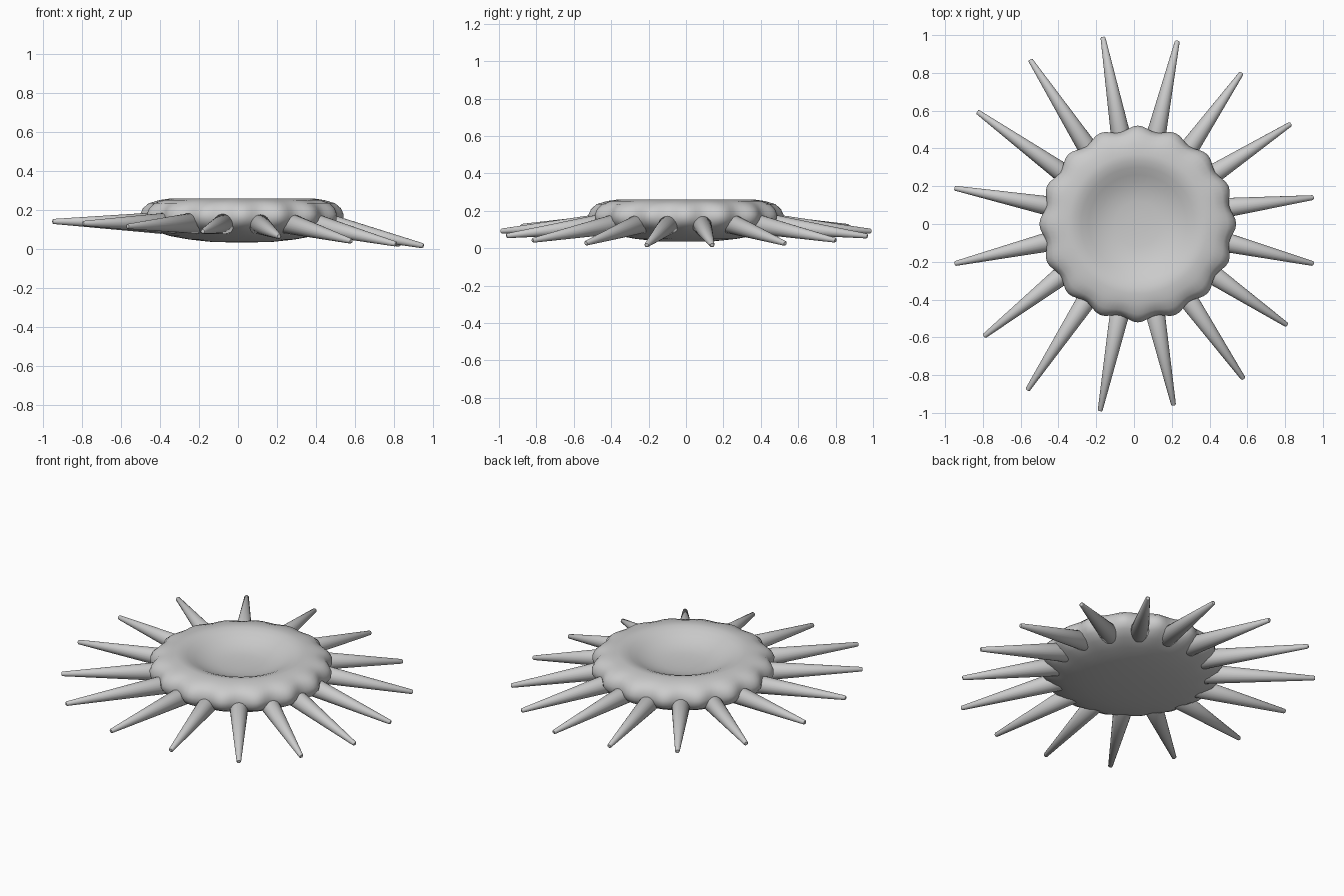
import bpy, math
from mathutils import Vector

if "Cube" in bpy.data.objects:
    bpy.data.objects.remove(bpy.data.objects["Cube"])

CX = 0.02  # body centre sits slightly off the bounding box centre


def finish(name, verts, faces, angle):
    me = bpy.data.meshes.new(name)
    me.from_pydata(verts, [], faces)
    ob = bpy.data.objects.new(name, me)
    bpy.context.collection.objects.link(ob)
    bpy.ops.object.select_all(action='DESELECT')
    ob.select_set(True)
    bpy.context.view_layer.objects.active = ob
    bpy.ops.object.shade_smooth_by_angle(angle=math.radians(angle))
    return ob


def loft(name, rings, angle):
    """Skin equal-length rings and cap both ends."""
    n = len(rings[0])
    verts = [v for ring in rings for v in ring]
    faces = [(k * n + i, k * n + (i + 1) % n, (k + 1) * n + (i + 1) % n, (k + 1) * n + i)
             for k in range(len(rings) - 1) for i in range(n)]
    faces += [tuple(reversed(range(n))), tuple(range(len(verts) - n, len(verts)))]
    return finish(name, verts, faces, angle)


# Dished body: radius, height, scallop strength
profile = [(0.02, 0.035, 0), (0.15, 0.037, 0), (0.27, 0.050, 0), (0.37, 0.068, 0),
           (0.44, 0.092, 0.2), (0.485, 0.12, 0.7), (0.505, 0.15, 1), (0.507, 0.18, 1),
           (0.495, 0.21, 0.9), (0.47, 0.236, 0.5), (0.42, 0.252, 0.2), (0.37, 0.26, 0),
           (0.335, 0.257, 0), (0.30, 0.245, 0), (0.26, 0.226, 0), (0.22, 0.208, 0),
           (0.17, 0.193, 0), (0.12, 0.185, 0), (0.06, 0.182, 0), (0.02, 0.181, 0)]
N = 128
rings = []
for r, z, s in profile:
    ring = []
    for i in range(N):
        a = 2 * math.pi * i / N
        rr = r + 0.014 * s * math.cos(16 * a)
        ring.append((CX + rr * math.cos(a), rr * math.sin(a), z))
    rings.append(ring)
loft("dished_body", rings, 60)

# Tapered spikes, tips lying on a gently tilted plane
tips = [(0.95, 0.14), (0.83, 0.53), (0.57, 0.80), (0.23, 0.97),
        (-0.165, 0.99), (-0.55, 0.87), (-0.83, 0.595), (-0.95, 0.19),
        (-0.95, -0.21), (-0.795, -0.595), (-0.565, -0.88), (-0.18, -0.99),
        (0.21, -0.96), (0.58, -0.82), (0.81, -0.535), (0.95, -0.21)]
for k, (x, y) in enumerate(tips):
    tip = Vector((x, y, 0.08 - 0.066 * x))
    a = math.radians(11.0 + 22.5 * k)
    base = Vector((CX + 0.42 * math.cos(a), 0.42 * math.sin(a), 0.135))
    d = (tip - base).normalized()
    side = d.cross(Vector((0, 0, 1))).normalized()
    up = side.cross(d)
    spike = []
    for p, r in ((base - d * 0.04, 0.03), (base, 0.056), (tip - d * 0.005, 0.013), (tip, 0.009)):
        spike.append([p + side * r * math.cos(t) - up * r * math.sin(t)
                      for t in (2 * math.pi * i / 24 for i in range(24))][::-1])
    loft(f"spike_{k + 1}", spike, 40)
